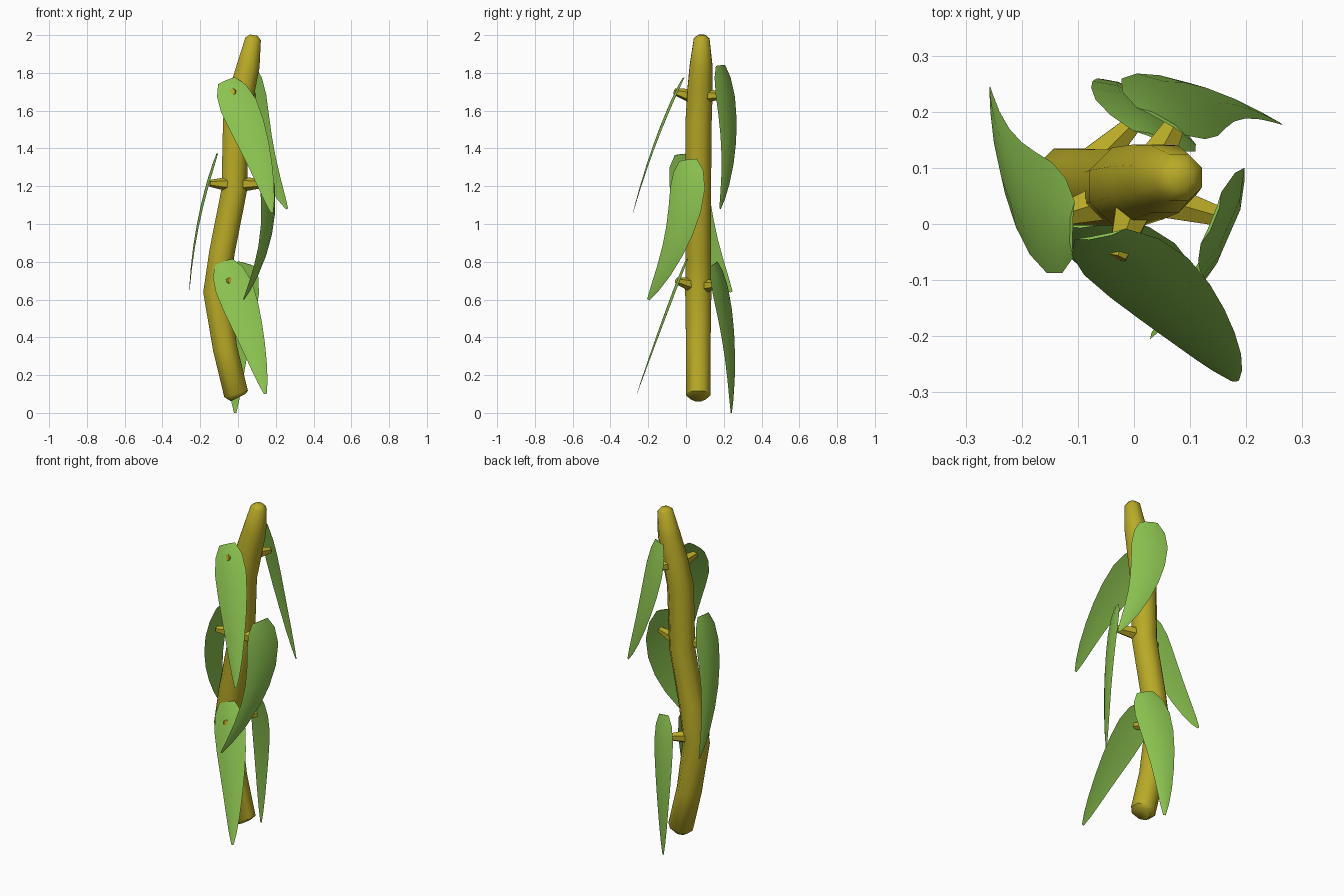
import bpy, bmesh, math
from mathutils import Vector

if "Cube" in bpy.data.objects:
    bpy.data.objects.remove(bpy.data.objects["Cube"])


def material(name, col):
    m = bpy.data.materials.new(name)
    m.diffuse_color = col
    m.use_nodes = True
    m.node_tree.nodes["Principled BSDF"].inputs["Base Color"].default_value = m.diffuse_color
    return m


YELLOW = material("stem_yellow", (0.48, 0.40, 0.02, 1))
GREEN = material("leaf_green", (0.26, 0.54, 0.08, 1))


def loft(name, rings, mat, angle):
    """Skin a closed tube through equal-sized rings of points."""
    bm = bmesh.new()
    vr = [[bm.verts.new(p) for p in r] for r in rings]
    n = len(vr[0])
    for a, b in zip(vr, vr[1:]):
        for i in range(n):
            bm.faces.new((a[i], a[(i + 1) % n], b[(i + 1) % n], b[i]))
    bm.faces.new(vr[0])
    bm.faces.new(vr[-1])
    bmesh.ops.recalc_face_normals(bm, faces=bm.faces)
    me = bpy.data.meshes.new(name)
    bm.to_mesh(me)
    bm.free()
    me.materials.append(mat)
    ob = bpy.data.objects.new(name, me)
    bpy.context.collection.objects.link(ob)
    bpy.context.view_layer.objects.active = ob
    ob.select_set(True)
    bpy.ops.object.shade_smooth_by_angle(angle=math.radians(angle))
    ob.select_set(False)
    return ob


def tube(name, path, sides):
    """path: (x, y, z, radius); rings follow the path direction."""
    pts = [Vector(p[:3]) for p in path]
    rings = []
    for i, p in enumerate(pts):
        d = (pts[min(i + 1, len(pts) - 1)] - pts[max(i - 1, 0)]).normalized()
        ref = Vector((0, 1, 0)) if abs(d.z) > 0.7 else Vector((0, 0, 1))
        u = ref.cross(d).normalized()
        v = d.cross(u)
        rings.append([p + path[i][3] * (u * math.cos(t) + v * math.sin(t))
                      for t in (math.tau * (k + 0.5) / sides for k in range(sides))])
    return loft(name, rings, YELLOW, 50)


# Half widths along the leaf, as (position, half width)
WIDTHS = [(0, 0.05), (0.08, 0.085), (0.2, 0.1), (0.35, 0.094), (0.5, 0.08),
          (0.65, 0.063), (0.8, 0.044), (0.92, 0.025), (1, 0.007)]


def leaf(name, base, mid, tip, across):
    """Thin lens-shaped blade along a curve through base, mid and tip."""
    p0, pm, p2 = Vector(base), Vector(mid), Vector(tip)
    p1 = 2 * pm - (p0 + p2) / 2
    a = Vector(across).normalized()
    rings = []
    for t, w in WIDTHS:
        c = (1 - t) ** 2 * p0 + 2 * t * (1 - t) * p1 + t * t * p2
        d = ((1 - t) * (p1 - p0) + t * (p2 - p1)).normalized()
        s = (a - d * a.dot(d)).normalized()
        n = d.cross(s)
        if n.dot(Vector((pm.x + 0.04, pm.y - 0.06, 0))) < 0:
            n = -n
        h = w * 0.1
        rings.append([c + s * w * u + n * k * h for u, k in
                      ((-1, -0.6), (-0.45, 0.9), (0.45, 0.9), (1, -0.6), (0.45, -0.2), (-0.45, -0.2))])
    loft(name, rings, GREEN, 45)


# Main stem
tube("stem", [(0.0, 0.065, 0.08, 0.045), (-0.01, 0.065, 0.10, 0.07), (-0.068, 0.065, 0.34, 0.07),
              (-0.115, 0.065, 0.64, 0.075), (-0.085, 0.065, 0.85, 0.073), (-0.02, 0.065, 1.18, 0.073),
              (-0.01, 0.067, 1.55, 0.075), (0.025, 0.075, 1.72, 0.072), (0.055, 0.08, 1.84, 0.065),
              (0.08, 0.083, 1.98, 0.045), (0.083, 0.083, 2.0, 0.022)], 8)

# Leaf stalks: start on the stem axis, end inside the leaf
STALKS = {
    "front_upper": ((0.01, 0.06, 1.67), (-0.03, -0.06, 1.70)),
    "back_upper": ((0.02, 0.08, 1.68), (0.08, 0.19, 1.68)),
    "left_middle": ((-0.02, 0.05, 1.21), (-0.15, 0.01, 1.215)),
    "right_middle": ((-0.01, 0.06, 1.21), (0.165, 0.01, 1.215)),
    "front_lower": ((-0.10, 0.06, 0.67), (-0.04, -0.05, 0.70)),
    "back_lower": ((-0.11, 0.07, 0.67), (0.0, 0.18, 0.68)),
}
for key, (p, q) in STALKS.items():
    tube(key + "_stalk", [(*p, 0.045), (*q, 0.018)], 6)

# Leaves in three opposite pairs
leaf("front_upper_leaf", (-0.06, -0.02, 1.76), (0.085, -0.165, 1.42), (0.18, -0.28, 1.06), (1, 0, 0))
leaf("front_lower_leaf", (-0.075, 0.0, 0.80), (0.05, -0.13, 0.46), (0.145, -0.26, 0.10), (1, 0, 0))
leaf("back_upper_leaf", (0.05, 0.185, 1.84), (0.115, 0.228, 1.45), (0.26, 0.18, 1.08), (0.19, -0.11, 0))
leaf("back_lower_leaf", (0.045, 0.15, 0.79), (0.0, 0.225, 0.42), (-0.015, 0.24, 0.0), (0.87, -0.42, 0))
leaf("left_middle_leaf", (-0.11, -0.01, 1.37), (-0.21, 0.07, 1.0), (-0.257, 0.24, 0.64), (0, 1, 0))
leaf("right_middle_leaf", (0.14, 0.01, 1.34), (0.155, -0.035, 0.97), (0.03, -0.2, 0.60), (0.09, 0.21, 0))
